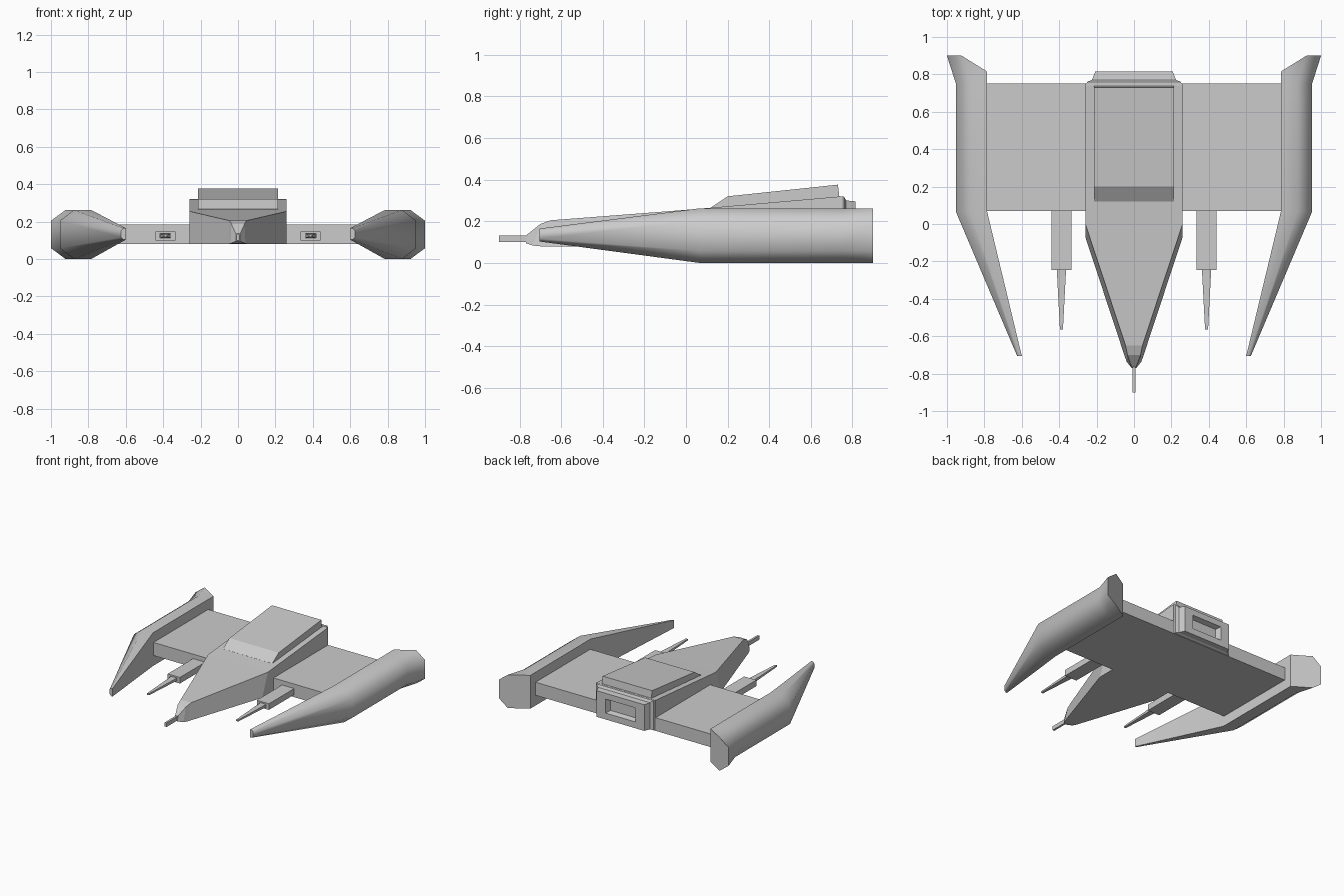
import bpy, bmesh, math

if "Cube" in bpy.data.objects:
    bpy.data.objects.remove(bpy.data.objects["Cube"])


def loft(name, rings, mirror=False, smooth=None):
    """Skin a list of equal-length closed rings and cap both ends."""
    bm = bmesh.new()
    loops = [[bm.verts.new(p) for p in ring] for ring in rings]
    for a, b in zip(loops, loops[1:]):
        n = len(a)
        for i in range(n):
            j = (i + 1) % n
            bm.faces.new((a[i], a[j], b[j], b[i]))
    bm.faces.new(loops[0])
    bm.faces.new(loops[-1])
    bmesh.ops.recalc_face_normals(bm, faces=bm.faces)
    me = bpy.data.meshes.new(name)
    bm.to_mesh(me)
    bm.free()
    ob = bpy.data.objects.new(name, me)
    bpy.context.collection.objects.link(ob)
    if smooth:
        bpy.ops.object.select_all(action='DESELECT')
        bpy.context.view_layer.objects.active = ob
        ob.select_set(True)
        bpy.ops.object.shade_smooth_by_angle(angle=math.radians(smooth))
    if mirror:
        ob.modifiers.new("Mirror", 'MIRROR')
    return ob


def rect(y, hw, z0, z1, cx=0.0):
    """Upright rectangle facing along y."""
    return [(cx - hw, y, z0), (cx + hw, y, z0), (cx + hw, y, z1), (cx - hw, y, z1)]


def slant(xb, yb, zb, xt, yt, zt):
    """Rectangle whose top and bottom edges sit at different y."""
    return [(-xb, yb, zb), (xb, yb, zb), (xt, yt, zt), (-xt, yt, zt)]


# Flat wing slab
loft("wing", [rect(0.07, 0.80, 0.08, 0.183), rect(0.75, 0.80, 0.08, 0.183)])

# Fuselage with blunt tapered nose
loft("fuselage", [
    slant(0.012, -0.77, 0.095, 0.012, -0.765, 0.135),
    slant(0.04, -0.735, 0.083, 0.035, -0.70, 0.187),
    slant(0.052, -0.70, 0.08, 0.045, -0.65, 0.205),
    slant(0.26, -0.07, 0.08, 0.26, 0.0, 0.255),
    slant(0.26, 0.75, 0.08, 0.26, 0.75, 0.32)])
loft("nose_probe", [rect(-0.90, 0.008, 0.10, 0.132), rect(-0.74, 0.008, 0.10, 0.132)])

# Raised wedge cabin on the back
loft("cabin", [
    slant(0.215, 0.12, 0.255, 0.215, 0.12, 0.266),
    slant(0.215, 0.20, 0.255, 0.215, 0.20, 0.32),
    slant(0.215, 0.745, 0.255, 0.215, 0.73, 0.376)])

# Rear engine block with recessed exhaust
loft("engine", [
    rect(0.74, 0.26, 0.08, 0.32),
    rect(0.76, 0.25, 0.085, 0.318),
    rect(0.77, 0.225, 0.09, 0.30),
    rect(0.815, 0.207, 0.09, 0.296),
    rect(0.815, 0.13, 0.14, 0.25),
    rect(0.775, 0.115, 0.15, 0.24)])


def pod_ring(inner, top, outer, y_in, y_out, z0, z1):
    """Six-sided pod section: flat inner wall, chamfered outer wall."""
    c = (z1 - z0) * 0.22
    y_top = y_out
    return [(inner, y_in, z0), (top, y_top, z0), (outer, y_out, z0 + c),
            (outer, y_out, z1 - c), (top, y_top, z1), (inner, y_in, z1)]


# Side pods: pointed front, straight middle, flared swept rear
loft("side_pod", [
    pod_ring(0.60, 0.613, 0.625, -0.705, -0.705, 0.103, 0.165),
    pod_ring(0.785, 0.877, 0.952, 0.065, 0.065, 0.0, 0.262),
    pod_ring(0.785, 0.877, 0.952, 0.75, 0.75, 0.0, 0.262),
    pod_ring(0.785, 0.922, 1.0, 0.815, 0.90, 0.0, 0.262)], mirror=True, smooth=55)

# Wing guns: housing with socket, then tapering barrel
loft("gun_housing", [
    rect(0.08, 0.053, 0.10, 0.148, 0.388),
    rect(-0.245, 0.053, 0.10, 0.148, 0.388),
    rect(-0.245, 0.028, 0.111, 0.137, 0.388),
    rect(-0.225, 0.028, 0.111, 0.137, 0.388)], mirror=True)
loft("gun_barrel", [
    rect(-0.22, 0.026, 0.113, 0.135, 0.388),
    rect(-0.565, 0.008, 0.118, 0.130, 0.388)], mirror=True)
